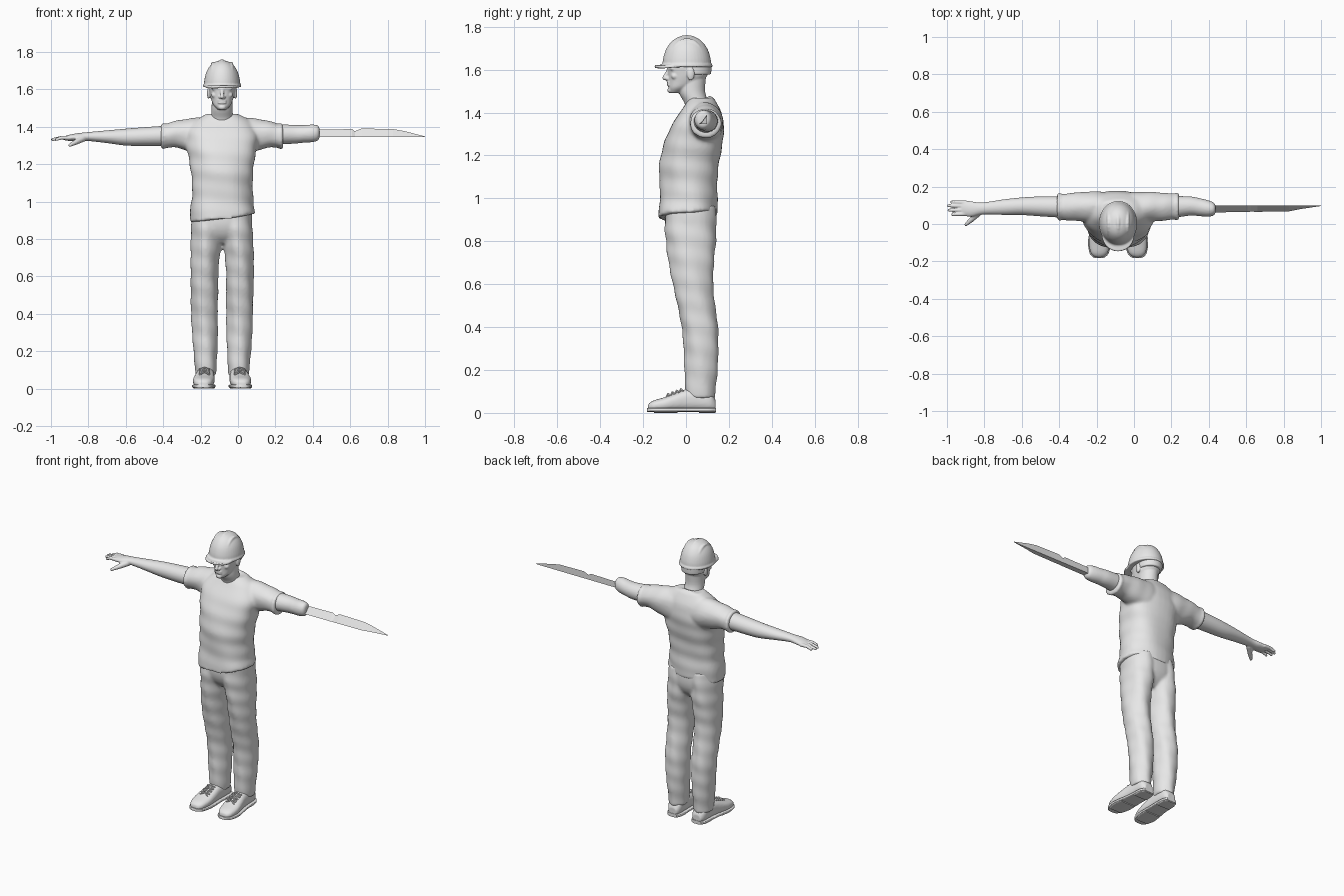
import bpy, bmesh, math
from mathutils import Vector, Matrix

if "Cube" in bpy.data.objects:
    bpy.data.objects.remove(bpy.data.objects["Cube"])

MID = -0.085  # x of the body's middle plane

grey = bpy.data.materials.new("light_grey")
grey.use_nodes = True
grey.diffuse_color = (0.8, 0.8, 0.8, 1)
grey.node_tree.nodes["Principled BSDF"].inputs["Base Color"].default_value = (0.8, 0.8, 0.8, 1)


def curve_between(a, b, c, d, t):
    """Catmull-Rom value between b and c."""
    return [0.5 * (2 * q + (r - p) * t + (2 * p - 5 * q + 4 * r - s) * t * t
                   + (3 * q - p - 3 * r + s) * t ** 3) for p, q, r, s in zip(a, b, c, d)]


def loft(bm, axis, sections, power=2.0, fold=0.0, steps=5, n=40):
    """Skin rounded sections (position, u, v, radius u, radius v) along an axis."""
    last = len(sections) - 1
    rows = []
    for i in range(last):
        quad = [sections[min(max(k, 0), last)] for k in range(i - 1, i + 3)]
        rows += [curve_between(*quad, j / steps) for j in range(steps)]
    rows.append(sections[-1])
    rings = []
    for a, u, v, ru, rv in rows:
        ring = []
        for k in range(n):
            t = math.tau * k / n
            c, s = math.cos(t), math.sin(t)
            f = 1 + fold * math.sin(3 * t + 38 * a) * math.sin(2 * t - 23 * a)
            p = u + f * ru * math.copysign(abs(c) ** (2 / power), c)
            q = v + f * rv * math.copysign(abs(s) ** (2 / power), s)
            ring.append(bm.verts.new({"x": (a, p, q), "y": (p, a, q), "z": (p, q, a)}[axis]))
        rings.append(ring)
    for r0, r1 in zip(rings, rings[1:]):
        for k in range(n):
            bm.faces.new((r0[k], r0[(k + 1) % n], r1[(k + 1) % n], r1[k]))
    bm.faces.new(rings[0])
    bm.faces.new(rings[-1])


def ball(bm, centre, radii):
    m = Matrix.Translation(centre) @ Matrix.Diagonal((*radii, 1))
    bmesh.ops.create_uvsphere(bm, u_segments=16, v_segments=10, radius=1, matrix=m)


def limb(bm, points, r0, r1):
    """Round-ended rod through points, tapering from r0 to r1."""
    pts = [Vector(p) for p in points]
    count = len(pts) - 1
    radii = [r0 + (r1 - r0) * i / count for i in range(count + 1)]
    for i, p in enumerate(pts):
        ball(bm, p, [radii[i]] * 3)
        if i < count:
            d = pts[i + 1] - p
            m = Matrix.Translation((p + pts[i + 1]) / 2) @ d.to_track_quat("Z", "Y").to_matrix().to_4x4()
            bmesh.ops.create_cone(bm, cap_ends=True, segments=16, radius1=radii[i],
                                  radius2=radii[i + 1], depth=d.length, matrix=m)


def finish(name, bm, voxel=0, smooth=3, angle=50):
    bmesh.ops.recalc_face_normals(bm, faces=bm.faces)
    mesh = bpy.data.meshes.new(name)
    bm.to_mesh(mesh)
    bm.free()
    mesh.materials.append(grey)
    ob = bpy.data.objects.new(name, mesh)
    bpy.context.collection.objects.link(ob)
    if voxel:
        rm = ob.modifiers.new("blend", "REMESH")
        rm.mode, rm.voxel_size, rm.use_smooth_shade = "VOXEL", voxel, True
        sm = ob.modifiers.new("soften", "SMOOTH")
        sm.factor, sm.iterations = 0.5, smooth
    elif angle:
        bpy.ops.object.select_all(action="DESELECT")
        ob.select_set(True)
        bpy.context.view_layer.objects.active = ob
        bpy.ops.object.shade_smooth_by_angle(angle=math.radians(angle))
    return ob


# Shirt: torso, two sleeves with cuffs, collar
bm = bmesh.new()
loft(bm, "z", [(z, MID, y, rx, ry) for z, y, rx, ry in (
    (.915, .005, .174, .138), (.955, .01, .171, .137), (1.05, .012, .162, .133),
    (1.15, .015, .165, .139), (1.25, .033, .18, .137), (1.32, .048, .195, .127),
    (1.38, .063, .19, .107), (1.43, .07, .15, .08), (1.468, .075, .088, .056))],
    power=2.3, fold=.03)
for v in bm.verts:  # uneven hem
    w = min(max((1.0 - v.co.z) / .085, 0), 1)
    v.co.z += w * (.1 * (v.co.x - MID) + .06 * v.co.y + .007 * math.sin(32 * v.co.x))
for s in (-1, 1):
    loft(bm, "x", [(MID + s * d, .092, z, ry, rz) for d, z, ry, rz in (
        (0, 1.35, .07, .095), (.09, 1.35, .08, .1), (.165, 1.355, .08, .09),
        (.245, 1.36, .074, .072), (.3, 1.352, .07, .065), (.31, 1.351, .074, .07),
        (.326, 1.35, .073, .068))], fold=.03)
collar = [(MID + .088 * math.cos(t), .045 + .068 * math.sin(t), 1.432 + .038 * math.sin(t))
          for t in [math.tau * k / 24 for k in range(25)]]
limb(bm, collar, .009, .009)
finish("shirt", bm, .009, 4)

# Trousers: hips and two legs
bm = bmesh.new()
loft(bm, "z", [(z, MID, .022, rx, ry) for z, rx, ry in (
    (.775, .05, .06), (.82, .135, .1), (.88, .16, .12), (.97, .158, .118))], power=2.3)
for s in (-1, 1):
    loft(bm, "z", [(z, MID + s * d, y, rx, ry) for z, d, y, rx, ry in (
        (.07, .088, .066, .055, .068), (.1, .088, .066, .057, .07), (.2, .09, .07, .064, .078),
        (.3, .092, .071, .069, .081), (.4, .094, .065, .071, .085), (.5, .094, .047, .073, .088),
        (.6, .095, .032, .074, .094), (.7, .092, .026, .077, .106), (.78, .086, .025, .081, .115),
        (.86, .08, .021, .084, .12), (.96, .076, .02, .082, .118))], fold=.04)
finish("trousers", bm, .009, 4)

# Shoes: upper, sole, heel and laces
for s, side in ((-1, "right"), (1, "left")):
    outline = [(.138, .086, .028, .06), (.11, .087, .044, .1), (.05, .088, .048, .115),
               (0, .091, .05, .11), (-.05, .095, .055, .092), (-.1, .099, .057, .073),
               (-.15, .101, .047, .058), (-.172, .102, .03, .045), (-.178, .102, .015, .032)]
    bm = bmesh.new()
    loft(bm, "y", [(y, MID + s * d, top / 2 + .004, rx, top / 2 - .004)
                   for y, d, rx, top in outline], power=2.5)
    finish(side + "_shoe_upper", bm, .006, 2)
    bm = bmesh.new()
    loft(bm, "y", [(y * 1.02, MID + s * d, .014, rx + .005, .009) for y, d, rx, top in outline], power=5)
    loft(bm, "y", [(y, MID + s * d, .01, r, .01) for y, d, r in (
        (.138, .086, .028), (.11, .087, .046), (.06, .088, .05))], power=5)
    loft(bm, "y", [(y, MID + s * d, .009, r, .009) for y, d, r in (
        (-.04, .094, .054), (-.1, .099, .058), (-.15, .101, .046))], power=5)
    finish(side + "_shoe_sole", bm)
    bm = bmesh.new()
    for k in range(4):
        y, z = -.015 - .02 * k, .112 - .0075 * k
        for e in (-1, 1):
            x = MID + s * .094
            limb(bm, [(x - .026 * e, y, z - .008), (x, y - .008, z), (x + .026 * e, y - .016, z - .014)],
                 .004, .004)
    finish(side + "_shoe_laces", bm)

# Right arm, hand and fingers
bm = bmesh.new()
loft(bm, "x", [(-.36, .09, 1.353, .058, .055), (-.5, .094, 1.348, .053, .05),
               (-.6, .095, 1.345, .047, .045), (-.7, .09, 1.347, .041, .034),
               (-.81, .083, 1.348, .032, .023), (-.87, .08, 1.344, .041, .02),
               (-.915, .085, 1.34, .04, .014), (-.93, .085, 1.338, .034, .009)])
for root, x, y in ((.115, -.975, .118), (.096, -.992, .098), (.075, -.99, .074), (.054, -.97, .05)):
    limb(bm, [(-.9, root, 1.341), (-.945, (root + y) / 2, 1.342), (x, y, 1.332)], .0115, .008)
limb(bm, [(-.83, .062, 1.338), (-.867, .025, 1.318), (-.898, -.003, 1.302)], .019, .009)
finish("right_arm", bm, .0045, 2)

# Left forearm stump and the blade fixed in it
bm = bmesh.new()
loft(bm, "x", [(.2, .09, 1.36, .06, .055), (.3, .096, 1.36, .051, .05), (.35, .09, 1.362, .048, .047),
               (.395, .083, 1.365, .044, .047), (.425, .08, 1.367, .035, .041), (.436, .08, 1.367, .02, .026)])
finish("left_forearm", bm, .006, 2)
bm = bmesh.new()
rings = [[bm.verts.new(p) for p in ((x, edge, 1.346), (x, .098, 1.346), (x, .098, top))]
         for x, edge, top in ((.41, .062, 1.384), (.61, .064, 1.388), (.625, .066, 1.376),
                              (.66, .065, 1.391), (.83, .068, 1.388), (.89, .08, 1.377), (1.0, .096, 1.349))]
for a, b in zip(rings, rings[1:]):
    for k in range(3):
        bm.faces.new((a[k], a[(k + 1) % 3], b[(k + 1) % 3], b[k]))
bm.faces.new(rings[0])
bm.faces.new(rings[-1])
finish("blade", bm, angle=0)

# Head: neck, skull, face and ears
bm = bmesh.new()
loft(bm, "z", [(1.38, MID, .055, .07, .055), (1.44, MID, .05, .06, .056),
               (1.5, MID, .027, .056, .062), (1.58, MID, .03, .055, .065)])
loft(bm, "z", [(z, MID, y, rx, ry) for z, y, rx, ry in (
    (1.492, -.052, .022, .024), (1.515, -.032, .045, .048), (1.545, -.004, .058, .077),
    (1.58, .01, .067, .093), (1.63, .012, .073, .097), (1.68, .012, .068, .088), (1.71, .012, .04, .05))],
    power=2.2)
limb(bm, [(MID, -.08, 1.6), (MID, -.093, 1.575), (MID, -.099, 1.561)], .008, .011)
limb(bm, [(MID - .045, -.062, 1.606), (MID, -.079, 1.602), (MID + .045, -.062, 1.606)], .011, .011)
ball(bm, (MID, -.073, 1.504), (.021, .014, .014))
for z in (1.529, 1.54):
    ball(bm, (MID, -.081, z), (.024, .009, .006))
for s in (-1, 1):
    ball(bm, (MID + s * .011, -.087, 1.558), (.009, .01, .008))
    ball(bm, (MID + s * .04, -.052, 1.57), (.018, .018, .016))
    ball(bm, (MID + s * .072, .022, 1.58), (.009, .018, .031))
finish("head", bm, .0045, 2)

# Helmet: shell, rim, peak and three ridges
bm = bmesh.new()
loft(bm, "z", [(z, MID, .004, rx, ry) for z, rx, ry in (
    (1.612, .098, .114), (1.65, .095, .111), (1.69, .085, .099), (1.72, .069, .081),
    (1.74, .049, .06), (1.752, .025, .034), (1.754, .008, .01))])
loft(bm, "z", [(1.612, MID, .004, .103, .12), (1.626, MID, .004, .101, .118)])
peak = len(bm.verts)
loft(bm, "z", [(1.619, MID, -.057, .088, .09), (1.633, MID, -.057, .086, .088)])
bm.verts.ensure_lookup_table()
for v in bm.verts[peak:]:  # the peak droops forward and at its sides
    v.co.z += .12 * min(v.co.y + .05, 0) - 1.2 * (v.co.x - MID) ** 2
for x, ry, rz, r in ((-.05, .083, .122, .01), (0, .102, .135, .012), (.05, .083, .122, .01)):
    limb(bm, [(MID + x, .004 - ry * math.cos(t), 1.615 + rz * math.sin(t))
              for t in [math.radians(25 + 13 * k) for k in range(11)]], r, r)
finish("helmet", bm, .0045, 2)

# Helmet headband at the nape
bm = bmesh.new()
loft(bm, "z", [(1.578, MID, .04, .068, .072), (1.585, MID, .04, .072, .077), (1.618, MID, .04, .074, .079)])
finish("helmet_headband", bm)
